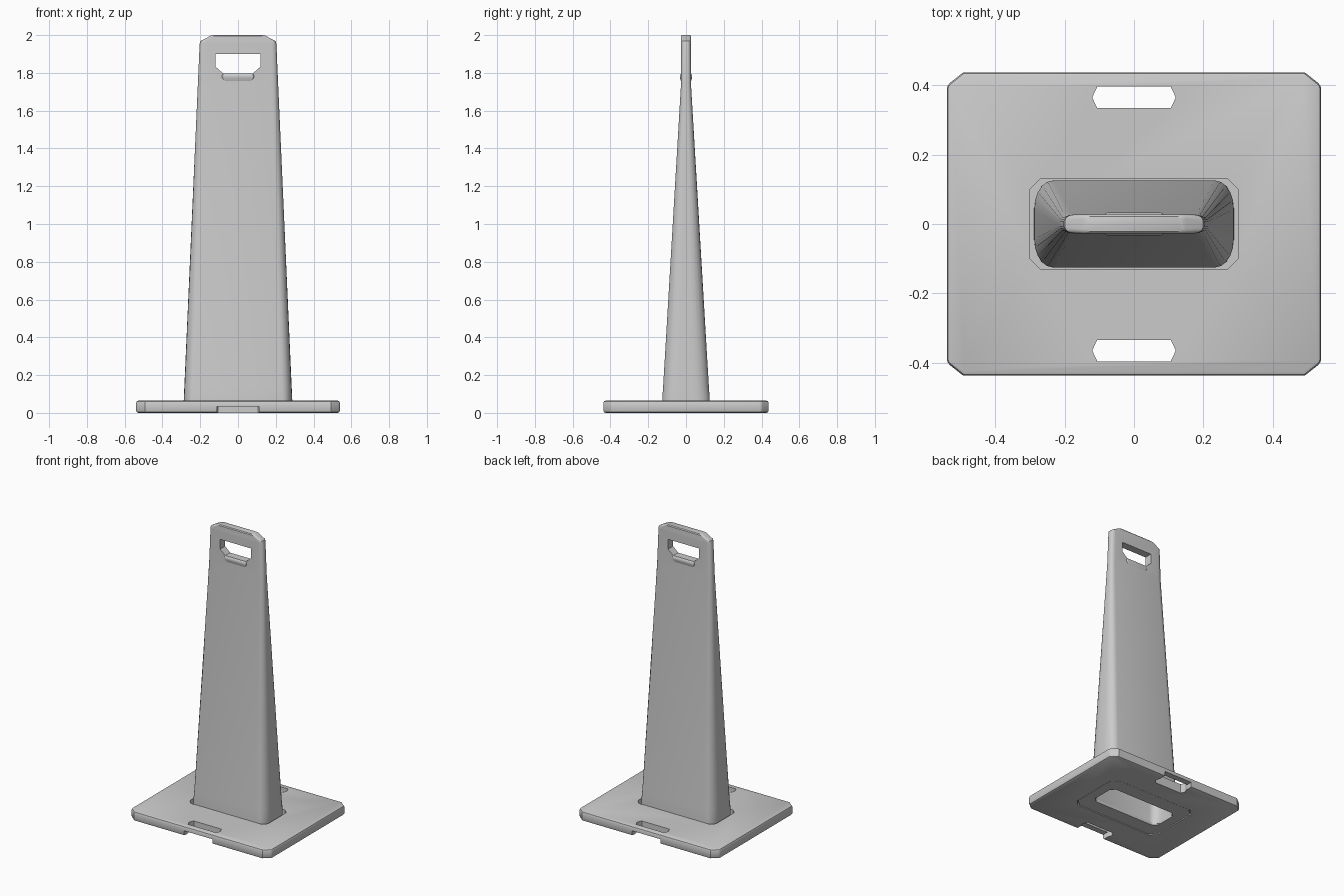
import bpy, bmesh, math

default = bpy.data.objects.get("Cube")
if default:
    bpy.data.objects.remove(default, do_unlink=True)

grey = bpy.data.materials.new("light grey plastic")
grey.use_nodes = True
grey.diffuse_color = (0.6, 0.6, 0.6, 1)
grey.node_tree.nodes["Principled BSDF"].inputs["Base Color"].default_value = (0.6, 0.6, 0.6, 1)


def loft(name, rings):
    """Closed solid skinned through rings that share a vertex count."""
    bm = bmesh.new()
    loops = [[bm.verts.new(p) for p in ring] for ring in rings]
    n = len(loops[0])
    for a, b in zip(loops, loops[1:]):
        for i in range(n):
            j = (i + 1) % n
            bm.faces.new((a[i], a[j], b[j], b[i]))
    bm.faces.new(loops[0][::-1])
    bm.faces.new(loops[-1])
    bmesh.ops.recalc_face_normals(bm, faces=bm.faces)
    mesh = bpy.data.meshes.new(name)
    bm.to_mesh(mesh)
    bm.free()
    mesh.materials.append(grey)
    obj = bpy.data.objects.new(name, mesh)
    bpy.context.collection.objects.link(obj)
    return obj


def octagon(hx, hy, cx, cy, y=0):
    """Rectangle with cut corners."""
    quarter = [(hx, hy - cy), (hx - cx, hy)]
    pts = quarter + [(-a, b) for a, b in quarter[::-1]]
    pts += [(-a, -b) for a, b in pts]
    return [(a, b + y) for a, b in pts]


def plate(name, outline, z0, z1):
    return loft(name, [[(x, y, z) for x, y in outline] for z in (z0, z1)])


def section(hx, hy, fx, ry, z, steps=5):
    """Flat front and back with elliptical corners."""
    quarter = []
    for i in range(steps + 1):
        t = math.pi / 2 * i / steps
        quarter.append((fx + (hx - fx) * math.cos(t), hy - ry + ry * math.sin(t)))
    half = quarter + [(-x, y) for x, y in quarter[::-1]]
    return [(x, y, z) for x, y in half + [(-x, -y) for x, y in half]]


def select(obj):
    bpy.ops.object.select_all(action='DESELECT')
    obj.select_set(True)
    bpy.context.view_layer.objects.active = obj


def cut(obj, cutter):
    mod = obj.modifiers.new("cut", 'BOOLEAN')
    mod.operation = 'DIFFERENCE'
    mod.solver = 'EXACT'
    mod.object = cutter
    select(obj)
    bpy.ops.object.modifier_apply(modifier=mod.name)
    bpy.data.objects.remove(cutter, do_unlink=True)


def bevel(obj, width, segments=2):
    mod = obj.modifiers.new("rounded edges", 'BEVEL')
    mod.width = width
    mod.segments = segments
    mod.limit_method = 'ANGLE'
    mod.angle_limit = math.radians(40)
    select(obj)
    bpy.ops.object.modifier_apply(modifier=mod.name)


def smooth(obj):
    select(obj)
    bpy.ops.object.shade_smooth_by_angle(angle=math.radians(35))


# Base plate with carrying slots, finger grooves and a central opening
base = plate("base_plate", octagon(0.54, 0.437, 0.047, 0.037), 0, 0.065)
bevel(base, 0.012)
for side in (-1, 1):
    cut(base, plate("slot_cutter", octagon(0.12, 0.031, 0.014, 0.03, side * 0.365), -0.1, 0.2))
    cut(base, plate("groove_cutter", octagon(0.11, 0.07, 0.005, 0.005, side * 0.41), -0.1, 0.035))
cut(base, plate("opening_cutter", octagon(0.30, 0.13, 0.03, 0.03), -0.1, 0.2))
cut(base, plate("pocket_cutter", octagon(0.335, 0.205, 0.04, 0.04), -0.1, 0.022))
smooth(base)

# Mounting flange set into the underside
flange = plate("mounting_flange", octagon(0.33, 0.20, 0.04, 0.04), 0.003, 0.022)
cut(flange, plate("flange_cutter", octagon(0.262, 0.10, 0.03, 0.03), -0.1, 0.2))
smooth(flange)

# Hollow tapering panel
panel = loft("tapered_panel", [
    section(0.288, 0.125, 0.235, 0.08, 0.01),
    section(0.287, 0.125, 0.235, 0.08, 0.085),
    section(0.284, 0.121, 0.230, 0.08, 0.14),
    section(0.213, 0.027, 0.180, 0.020, 1.73),
    section(0.203, 0.027, 0.175, 0.020, 1.955),
    section(0.199, 0.027, 0.172, 0.018, 1.968),
    section(0.150, 0.027, 0.130, 0.012, 1.994),
    section(0.138, 0.022, 0.120, 0.010, 2.0),
])
cut(panel, loft("hollow_cutter", [
    section(0.265, 0.103, 0.215, 0.07, -0.1),
    section(0.265, 0.103, 0.215, 0.07, 0.12),
    section(0.195, 0.012, 0.165, 0.008, 1.70),
]))


# Handle window with chamfered lower corners
def window(y, grow):
    half = [(0.118 + grow, 1.9 + grow), (0.118 + grow, 1.832 - grow / 2),
            (0.078 + grow / 2, 1.797 - grow)]
    return [(x, y, z) for x, z in half + [(-x, z) for x, z in half[::-1]]]


cut(panel, loft("window_cutter", [window(-0.1, 0), window(0.1, 0)]))
smooth(panel)

# Rounded grip lip under the window
lip = loft("grip_lip", [
    section(0.070, 0.026, 0.065, 0.005, 1.755),
    section(0.085, 0.033, 0.075, 0.008, 1.775),
    section(0.085, 0.033, 0.075, 0.008, 1.788),
    section(0.080, 0.026, 0.072, 0.005, 1.798),
])
smooth(lip)
